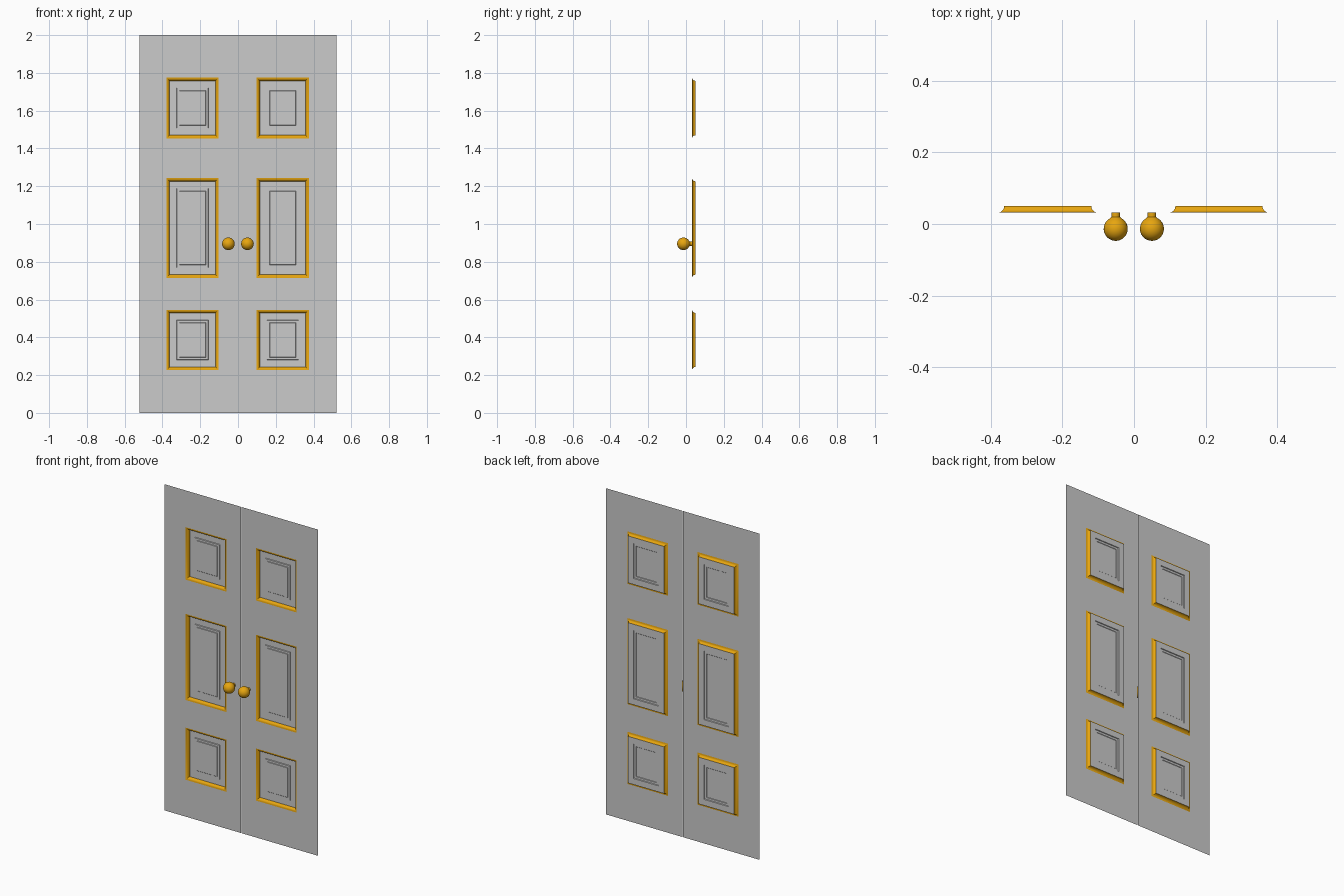
import bpy, bmesh
from math import sin, cos, pi, asin

if "Cube" in bpy.data.objects:
    bpy.data.objects.remove(bpy.data.objects["Cube"])

SHEET_Y, FLOOR_Y = 0.032, 0.05
MOULD = 0.017                       # moulding width seen from the front
ROWS = [(0.226, 0.546), (0.715, 1.243), (1.453, 1.775)]

gold = bpy.data.materials.new("gold_trim")
gold.diffuse_color = (0.8, 0.38, 0.005, 1)
gold.use_nodes = True
gold.node_tree.nodes["Principled BSDF"].inputs["Base Color"].default_value = gold.diffuse_color


def make_object(name, bm, mat=None, smooth=None):
    bmesh.ops.remove_doubles(bm, verts=bm.verts, dist=1e-5)
    me = bpy.data.meshes.new(name)
    bm.to_mesh(me)
    bm.free()
    ob = bpy.data.objects.new(name, me)
    bpy.context.collection.objects.link(ob)
    if mat:
        me.materials.append(mat)
    if smooth:
        bpy.ops.object.select_all(action='DESELECT')
        ob.select_set(True)
        bpy.context.view_layer.objects.active = ob
        bpy.ops.object.shade_smooth_by_angle(angle=smooth)
    return ob


def rect(bm, x0, x1, z0, z1, inset, y):
    x0, x1, z0, z1 = x0 + inset, x1 - inset, z0 + inset, z1 - inset
    return [bm.verts.new((x, y, z)) for x, z in ((x0, z0), (x1, z0), (x1, z1), (x0, z1))]


def rings(bm, box, steps, fill=False):
    """Concentric rectangles (inset, y) joined by quads, optionally closed in the middle."""
    loops = [rect(bm, *box, inset, y) for inset, y in steps]
    for a, b in zip(loops, loops[1:]):
        for i in range(4):
            j = (i + 1) % 4
            bm.faces.new((a[i], a[j], b[j], b[i]))
    if fill:
        bm.faces.new(loops[-1])


# Rounded moulding section dropping from the sheet to the recessed floor
ARC = [(MOULD * sin(t), SHEET_Y + (FLOOR_Y - SHEET_Y) * (1 - cos(t)))
       for t in (i * pi / 8 for i in range(5))]
# Recessed field with a slightly raised centre
FIELD = [(MOULD, FLOOR_Y), (MOULD + 0.037, FLOOR_Y),
         (MOULD + 0.039, FLOOR_Y - 0.004), (MOULD + 0.051, FLOOR_Y - 0.004),
         (MOULD + 0.053, FLOOR_Y - 0.006)]

for side, x_out, x_in, px in (("left", -0.521, -0.001, (-0.379, -0.102)),
                              ("right", 0.001, 0.521, (0.0985, 0.375))):
    # Flat door leaf with three openings
    bm = bmesh.new()
    xs = [x_out, px[0], px[1], x_in]
    zs = [0] + [z for row in ROWS for z in row] + [2]
    for i in range(3):
        for k in range(7):
            if i == 1 and k % 2 == 1:
                continue
            bm.faces.new(rect(bm, xs[i], xs[i + 1], zs[k], zs[k + 1], 0, SHEET_Y))
    make_object(f"{side}_door_leaf", bm)

    # Gold mouldings and recessed panels
    mould, field = bmesh.new(), bmesh.new()
    for row in ROWS:
        rings(mould, (*px, *row), ARC)
        rings(field, (*px, *row), FIELD, fill=True)
    make_object(f"{side}_panel_mouldings", mould, gold, smooth=0.6)
    make_object(f"{side}_recessed_panels", field)

    # Turned knob: stem plus ball, spun around the y axis
    bm = bmesh.new()
    r, cy, stem = 0.0335, -0.0135, 0.012
    a0 = asin(0.016 / r)
    prof = [(stem, SHEET_Y), (stem, 0.020)]
    prof += [(r * sin(a0 + (pi - a0) * i / 14), cy + r * cos(a0 + (pi - a0) * i / 14))
             for i in range(15)]
    kx = -0.051 if side == "left" else 0.05
    kz = 0.895
    verts = [bm.verts.new((kx + d, y, kz)) for d, y in prof]
    edges = [bm.edges.new(p) for p in zip(verts, verts[1:])]
    bmesh.ops.spin(bm, geom=verts + edges, cent=(kx, 0, kz), axis=(0, 1, 0),
                   angle=2 * pi, steps=28, use_merge=True)
    bmesh.ops.remove_doubles(bm, verts=bm.verts, dist=1e-5)
    bmesh.ops.recalc_face_normals(bm, faces=bm.faces)
    make_object(f"{side}_knob", bm, gold, smooth=0.7)
